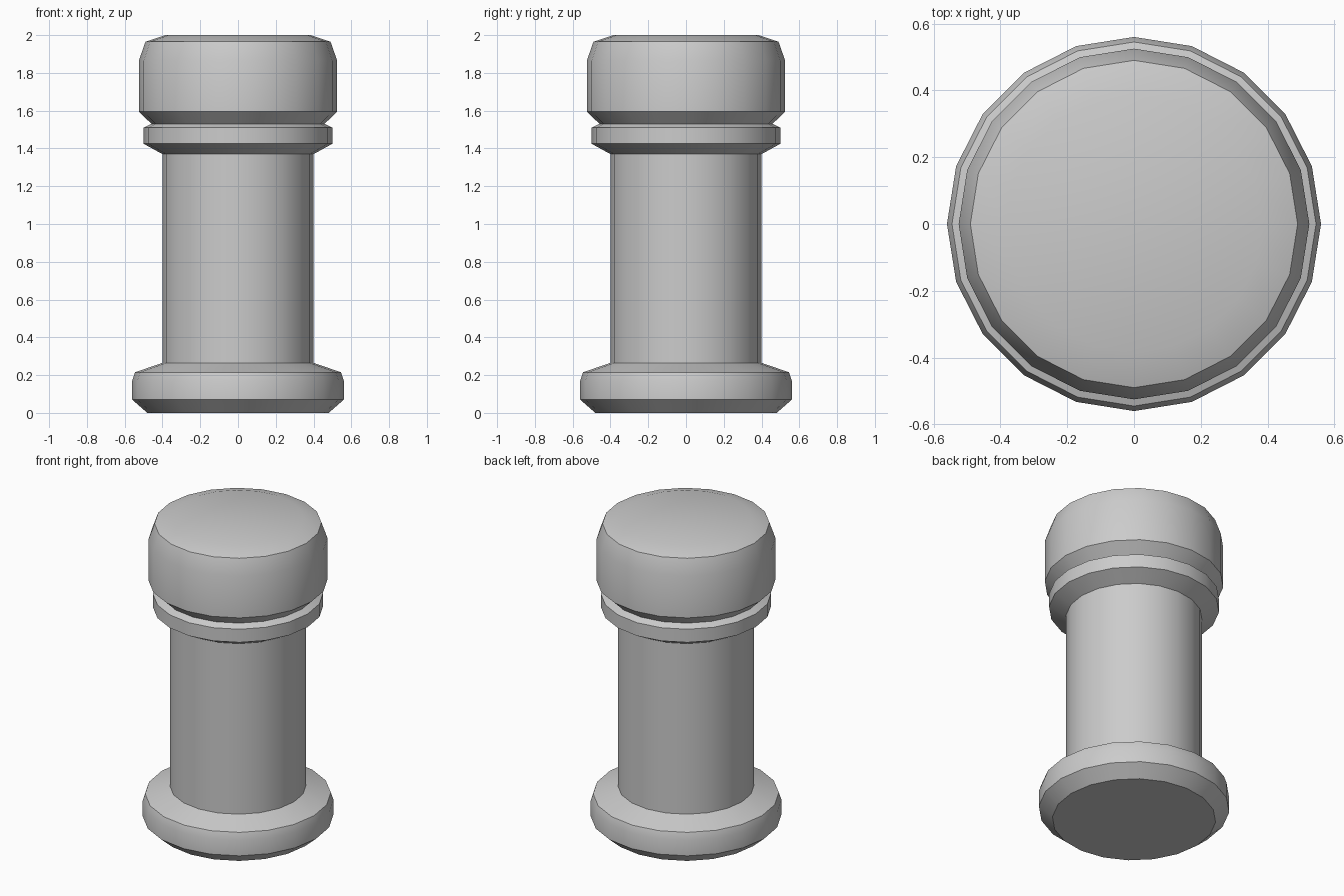
import bpy, bmesh, math
from mathutils import Matrix

if "Cube" in bpy.data.objects:
    bpy.data.objects.remove(bpy.data.objects["Cube"])

SIDES = 20

# Outline (radius, height) from the foot up to the cap
foot = [(0.0, 0.0), (0.48, 0.0), (0.56, 0.07), (0.56, 0.17), (0.545, 0.215)]
shaft = [(0.40, 0.265), (0.40, 1.37)]
collar = [(0.50, 1.425), (0.50, 1.51), (0.458, 1.53)]
cap = [(0.525, 1.595), (0.525, 1.865), (0.49, 1.965), (0.385, 2.0), (0.0, 2.0)]


def lathe(name, profile):
    bm = bmesh.new()
    verts = [bm.verts.new((r, 0, z)) for r, z in profile]
    edges = [bm.edges.new(pair) for pair in zip(verts, verts[1:])]
    bmesh.ops.spin(bm, geom=verts + edges, cent=(0, 0, 0), axis=(0, 0, 1),
                   angle=math.tau, steps=SIDES, use_merge=False)
    bmesh.ops.remove_doubles(bm, verts=bm.verts, dist=1e-4)
    bmesh.ops.recalc_face_normals(bm, faces=bm.faces)
    mesh = bpy.data.meshes.new(name)
    bm.to_mesh(mesh)
    bm.free()
    obj = bpy.data.objects.new(name, mesh)
    bpy.context.collection.objects.link(obj)
    bpy.context.view_layer.objects.active = obj
    obj.select_set(True)
    bpy.ops.object.shade_smooth_by_angle(angle=math.radians(30))
    return obj


# Single turned bollard: foot, shaft, grooved collar and cap
lathe("bollard", foot + shaft + collar + cap)
